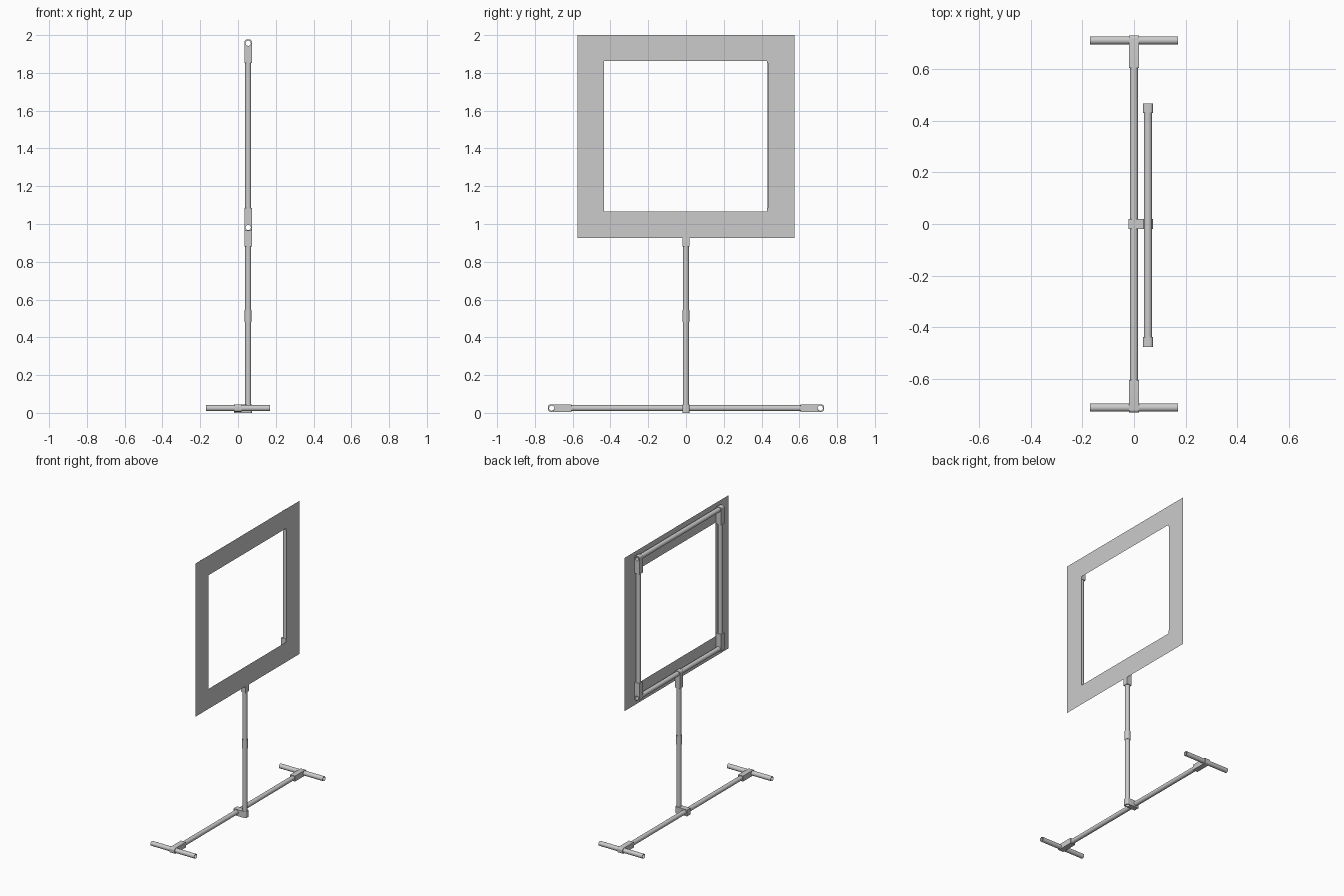
import bpy, bmesh, math
from mathutils import Vector, Matrix

if "Cube" in bpy.data.objects:
    bpy.data.objects.remove(bpy.data.objects["Cube"])

R, BORE, HALF, N = 0.016, 0.0138, 0.019, 24
POST_X, BASE_Z = 0.054, 0.025
LOW_Z, TOP_Z = 0.981, 1.957


def tube(name, a, b, r=R, ri=BORE):
    """Hollow pipe from a to b."""
    a, b = Vector(a), Vector(b)
    rot = (b - a).to_track_quat('Z', 'Y')
    bm = bmesh.new()
    rings = []
    for end, rad in ((a, r), (b, r), (b, ri), (a, ri)):
        rings.append([bm.verts.new(end + rot @ Vector((rad * math.cos(2 * math.pi * i / N),
                                                       rad * math.sin(2 * math.pi * i / N), 0)))
                      for i in range(N)])
    for k in range(4):
        p, q = rings[k], rings[(k + 1) % 4]
        for i in range(N):
            j = (i + 1) % N
            bm.faces.new((p[i], p[j], q[j], q[i]))
    bmesh.ops.recalc_face_normals(bm, faces=bm.faces)
    me = bpy.data.meshes.new(name)
    bm.to_mesh(me)
    bm.free()
    ob = bpy.data.objects.new(name, me)
    bpy.context.collection.objects.link(ob)
    finish(ob)


def finish(ob, convert=False):
    bpy.ops.object.select_all(action='DESELECT')
    ob.select_set(True)
    bpy.context.view_layer.objects.active = ob
    if convert:
        bpy.ops.object.convert(target='MESH')
    bpy.ops.object.shade_smooth_by_angle(angle=math.radians(35))


def plate(name, outlines, depth, matrix):
    """Flat outlines (later ones are holes), extruded by half depth each way."""
    cu = bpy.data.curves.new(name, 'CURVE')
    cu.dimensions, cu.fill_mode, cu.extrude = '2D', 'BOTH', depth
    for pts in outlines:
        sp = cu.splines.new('POLY')
        sp.points.add(len(pts) - 1)
        for p, (x, y) in zip(sp.points, pts):
            p.co = (x, y, 0, 1)
        sp.use_cyclic_u = True
    ob = bpy.data.objects.new(name, cu)
    bpy.context.collection.objects.link(ob)
    ob.matrix_world = matrix
    finish(ob, True)


def frame_matrix(x_axis, z_axis, loc):
    x, z = Vector(x_axis), Vector(z_axis)
    m = Matrix((x, z.cross(x), z)).transposed().to_4x4()
    m.translation = loc
    return m


def tee(name, loc, arm, bore, length, depth=HALF):
    """Block with a rounded end around an open bore and a square arm."""
    c, out = 0.011, [(length, -HALF), (length, HALF)]
    for cy, a0 in ((HALF - c, 90), (c - HALF, 180)):
        for i in range(6):
            a = math.radians(a0 + 18 * i)
            out.append((c - HALF + c * math.cos(a), cy + c * math.sin(a)))
    hole = [(BORE * math.cos(2 * math.pi * i / N), BORE * math.sin(2 * math.pi * i / N))
            for i in range(N)]
    plate(name, [out, hole], depth, frame_matrix(arm, bore, loc))


# Base: cross beam and feet
tube("base_beam", (0, -0.697, BASE_Z), (0, 0.697, BASE_Z))
for s, side in ((-1, "left"), (1, "right")):
    y = s * 0.711
    tube("foot_" + side, (-0.17, y, BASE_Z), (0.17, y, BASE_Z))
    tee("foot_tee_" + side, (0, y, BASE_Z), (0, -s, 0), (1, 0, 0), 0.106)

# Post with its joints
tee("post_base_joint", (POST_X, 0, 0.0225), (-1, 0, 0), (0, 0, 1), 0.075, 0.0225)
tube("post", (POST_X, 0, 0.002), (POST_X, 0, LOW_Z - 0.016))
tube("post_coupling", (POST_X, 0, 0.48), (POST_X, 0, 0.545), 0.0185, 0.0155)
tee("post_top_tee", (POST_X, 0, LOW_Z), (0, 0, -1), (0, 1, 0), 0.101)

# Upper frame: rails, uprights and corner tees
Y0, Y1 = -0.457, 0.448
for z, d, level in ((LOW_Z, 1, "lower"), (TOP_Z, -1, "upper")):
    tube("rail_" + level, (POST_X, Y0 - 0.018, z), (POST_X, Y1 + 0.018, z))
    for y, side in ((Y0, "left"), (Y1, "right")):
        tee(f"corner_tee_{level}_{side}", (POST_X, y, z), (0, 0, d), (0, 1, 0), 0.105)
for y, side in ((Y0, "left"), (Y1, "right")):
    tube("upright_" + side, (POST_X, y, LOW_Z + 0.016), (POST_X, y, TOP_Z - 0.016))


# Thin panel with a rectangular window
def rect(y0, y1, z0, z1):
    return [(y0, z0), (y1, z0), (y1, z1), (y0, z1)]


plate("panel", [rect(-0.574, 0.574, 0.926, 2.0), rect(-0.433, 0.433, 1.066, 1.863)], 0,
      frame_matrix((0, 1, 0), (1, 0, 0), (POST_X + HALF + 0.0005, 0, 0)))
